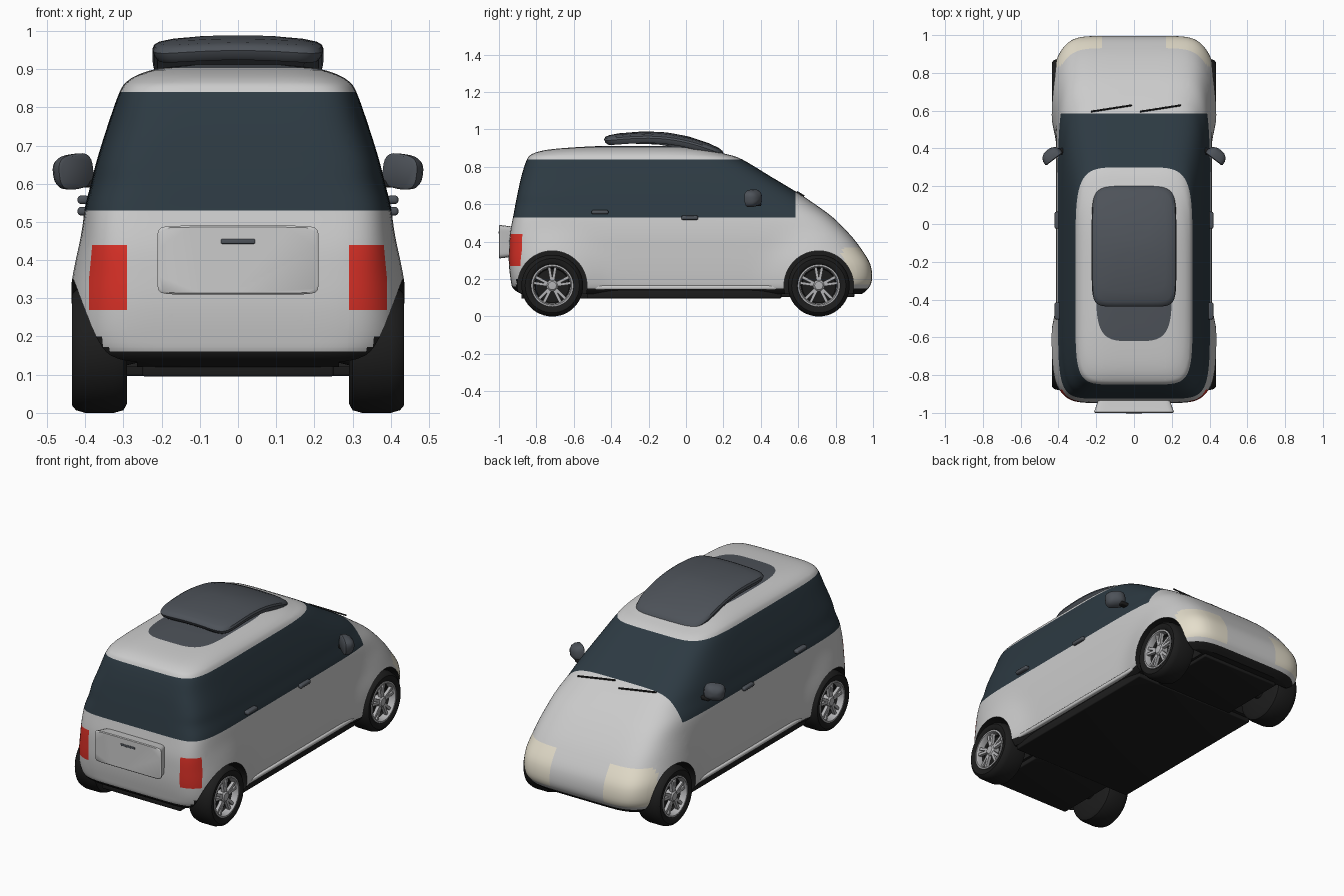
import bpy, bmesh, math
from mathutils import Vector, Matrix

if "Cube" in bpy.data.objects:
    bpy.data.objects.remove(bpy.data.objects["Cube"])


def mat(name, *rgb):
    m = bpy.data.materials.new(name)
    m.diffuse_color = (*rgb, 1)
    m.use_nodes = True
    m.node_tree.nodes["Principled BSDF"].inputs["Base Color"].default_value = m.diffuse_color
    return m


WHITE = mat("white_paint", .80, .80, .80)
GLASS = mat("dark_glass", .026, .042, .055)
BLACK = mat("black", .012, .012, .012)
RED = mat("red_light", .70, .03, .02)
CREAM = mat("cream_light", .78, .73, .60)
SLATE = mat("slate", .075, .085, .10)
ALLOY = mat("alloy", .45, .45, .46)


def finish(name, bm, mats, angle=35):
    bmesh.ops.recalc_face_normals(bm, faces=bm.faces)
    me = bpy.data.meshes.new(name)
    bm.to_mesh(me)
    bm.free()
    for m in mats:
        me.materials.append(m)
    ob = bpy.data.objects.new(name, me)
    bpy.context.collection.objects.link(ob)
    smooth(ob, angle)
    return ob


def smooth(ob, angle=35):
    bpy.ops.object.select_all(action='DESELECT')
    ob.select_set(True)
    bpy.context.view_layer.objects.active = ob
    bpy.ops.object.shade_smooth_by_angle(angle=math.radians(angle))


def outline(yr, yf, w, nr, nf, count):
    # rounded-rectangle plan outline with separate rear and front roundness
    pts, q = [], count // 4
    for side in range(4):
        for i in range(q):
            t = -1 + 2 * i / q
            u, v = [(1, t), (-t, 1), (-1, -t), (t, -1)][side]
            n = nf if v > 0 else nr
            k = (abs(u) ** n + abs(v) ** n) ** (-1 / n)
            pts.append((u * k * w, (yr + yf) / 2 + v * k * (yf - yr) / 2))
    return pts


def loft(bm, rings, caps=True):
    vs = [[bm.verts.new(p) for p in r] for r in rings]
    n = len(vs[0])
    for a, b in zip(vs, vs[1:]):
        for i in range(n):
            bm.faces.new((a[i], a[(i + 1) % n], b[(i + 1) % n], b[i]))
    if caps:
        bm.faces.new(vs[0][::-1])
        bm.faces.new(vs[-1])


def add_box(bm, c, size, rot=None, bevel=0):
    m = Matrix.Translation(c) @ (rot or Matrix()) @ Matrix.Diagonal((*size, 1))
    vs = bmesh.ops.create_cube(bm, size=1, matrix=m)['verts']
    if bevel:
        es = list({e for v in vs for e in v.link_edges})
        bmesh.ops.bevel(bm, geom=es, offset=bevel, segments=3, profile=.5, affect='EDGES')


def box(name, c, size, m, bevel=.006, rot=None):
    bm = bmesh.new()
    add_box(bm, c, size, rot, bevel)
    return finish(name, bm, [m])


def lathe(bm, prof, s, cy, cz, seg=48):
    # revolve (radius, x) points about a wheel axle
    loft(bm, [[(s * x, cy + r * math.cos(a), cz + r * math.sin(a))
               for a in (2 * math.pi * i / seg for i in range(seg))] for r, x in prof])


WHEELS = [(s, y) for s in (-1, 1) for y in (-.715, .71)]
WZ = .165

# Body shell: height, rear y, front y, half width, rear and front roundness
ROWS = [(.12, -.88, .94, .37, 8, 7), (.15, -.925, .975, .395, 8, 7), (.20, -.938, .995, .403, 9, 8),
        (.28, -.947, .985, .408, 9, 8), (.36, -.947, .938, .41, 9, 7), (.44, -.942, .875, .41, 9, 6.5),
        (.53, -.925, .785, .402, 9, 6), (.60, -.912, .69, .385, 8, 5.5), (.66, -.90, .60, .37, 8, 5.5),
        (.75, -.88, .45, .342, 7, 5.5), (.84, -.85, .30, .31, 7, 5.5), (.87, -.82, .21, .288, 6, 5),
        (.89, -.75, .12, .25, 5, 5), (.903, -.62, .0, .20, 4, 5), (.912, -.45, -.1, .12, 4, 4)]


def spline_rows(rows, sub):
    out = []
    for i in range(len(rows) - 1):
        p = [rows[max(0, min(len(rows) - 1, i + k))] for k in (-1, 0, 1, 2)]
        for j in range(sub):
            t = j / sub
            out.append([.5 * (2 * b + (c - a) * t + (2 * a - 5 * b + 4 * c - d) * t * t
                              + (3 * b - a - 3 * c + d) * t ** 3) for a, b, c, d in zip(*p)])
    return out + [list(rows[-1])]


rings = []
for z, yr, yf, w, nr, nf in spline_rows(ROWS, 4):
    ring = []
    for x, y in outline(yr, yf, w, nr, nf, 192):
        d = min(math.hypot(y - cy, z - WZ) for cy in (-.715, .71))
        flare = .038 * math.exp(-(d / .25) ** 4) * (abs(x) / w) ** 4
        ring.append((x + math.copysign(flare, x), y, z))
    rings.append(ring)
bm = bmesh.new()
loft(bm, rings)

# Cut colour borders into the shell, then paint its regions
for axis, v in ((1, .585), (0, -.17), (0, .17), (0, -.29), (0, .29), (0, -.39), (0, .39), (2, .17), (2, .27), (2, .37)):
    no = Vector((0, 0, 0))
    no[axis] = 1
    bmesh.ops.bisect_plane(bm, geom=bm.verts[:] + bm.edges[:] + bm.faces[:], dist=1e-5,
                           plane_co=no * v, plane_no=no)
for f in bm.faces:
    c = f.calc_center_median()
    ax = abs(c.x)
    if c.z < .15 or (c.y < -.86 and c.z < .16 + max(0, ax - .33)):
        f.material_index = 2
    elif .53 < c.z < .84 and c.y < .585:
        f.material_index = 1
    elif c.y < -.88 and .29 < ax < .39 and .27 < c.z < .44:
        f.material_index = 3
    elif c.y > .84 and ax > .17 and .17 < c.z < .37:
        f.material_index = 4
    elif c.z > .903:
        f.material_index = 5
BODY_MATS = [WHITE, GLASS, BLACK, RED, CREAM, SLATE]
body = finish("car_body", bm, BODY_MATS)

# Wheel wells
bm = bmesh.new()
for s, y in WHEELS:
    lathe(bm, [(.186, .265), (.186, .6)], s, y, WZ, 64)
for f in bm.faces:
    f.material_index = 2
cutter = finish("wheel_well_cutter", bm, BODY_MATS)
cutter.hide_render = True
mod = body.modifiers.new("wells", 'BOOLEAN')
mod.operation, mod.object, mod.solver = 'DIFFERENCE', cutter, 'EXACT'
bpy.context.view_layer.objects.active = body
bpy.ops.object.modifier_apply(modifier=mod.name)
bpy.data.objects.remove(cutter)
smooth(body)

# Wheels: tyre, rim and paired spokes
for s, y in WHEELS:
    tag = ("left_" if s < 0 else "right_") + ("rear" if y < 0 else "front")
    bm = bmesh.new()
    lathe(bm, [(.09, .385), (.112, .425), (.125, .434), (.145, .435), (.158, .424), (.165, .40), (.165, .325),
               (.158, .30), (.14, .29), (.04, .29), (.03, .25)], s, y, WZ)
    finish(tag + "_tyre", bm, [BLACK])
    bm = bmesh.new()
    lathe(bm, [(.113, .424), (.113, .431), (.104, .432), (.098, .42), (.096, .386)], s, y, WZ)
    bmesh.ops.delete(bm, geom=[f for f in bm.faces if len(f.verts) > 4], context='FACES_ONLY')
    lathe(bm, [(.032, .38), (.032, .418), (.022, .427), (.006, .428)], s, y, WZ, 24)
    for k in range(5):
        for off in (-.17, .17):
            rot = Matrix.Rotation(math.pi / 2 + k * math.tau / 5 + off, 4, 'X')
            c = Vector((s * .412, y, WZ)) + rot @ Vector((0, .064, 0))
            add_box(bm, c, (.018, .082, .015), rot)
    finish(tag + "_rim", bm, [ALLOY])

# Underbody and sills
box("underbody", (0, -.01, .122), (.78, 1.04, .05), BLACK)
box("rear_floor", (0, -.70, .118), (.50, .36, .045), BLACK)
box("front_floor", (0, .70, .118), (.50, .40, .03), BLACK)
for s in (-1, 1):
    box("sill", (s * .395, -.01, .155), (.036, 1.0, .022), WHITE, .008)

# Tailgate panel with handle
bm = bmesh.new()
loft(bm, [[(x * w, y, .40 + zz * h) for x, zz in outline(-1, 1, 1, 14, 14, 64)]
          for y, w, h in ((-.92, .185, .08), (-.985, .208, .088), (-.996, .211, .09), (-1.0, .205, .086))])
finish("tailgate_panel", bm, [WHITE])
box("tailgate_handle", (0, -.998, .449), (.09, .008, .013), SLATE, .003)

# Roof pod, curved along its length
bm = bmesh.new()
rings = []
for k, h in ((.80, 0), (.94, .02), (.98, .25), (1, .55), (.98, .75), (.92, .88), (.75, .96), (.4, 1), (.1, 1)):
    ring = []
    for x, y in outline(-.32 * k - .118, .32 * k - .118, .224 * k, 8, 6, 96):
        top = .989 - (y + .2) ** 2 * (.58 if y > -.2 else .3) - .25 * x * x
        ring.append((x, y, top - .052 * (1 - h)))
    rings.append(ring)
loft(bm, rings)
finish("roof_pod", bm, [SLATE])

# Mirrors and door handles on both sides
for s in (-1, 1):
    bm = bmesh.new()
    m = (Matrix.Translation((s * .438, .365, .632)) @ Matrix.Rotation(-s * .65, 4, 'Z')
         @ Matrix.Rotation(s * .15, 4, 'Y'))
    loft(bm, [[m @ Vector((x * k, y, zz * k)) for x, zz in
               [(a * .056, b * .046) for a, b in outline(-1, 1, 1, 3, 3, 32)]]
              for y, k in ((-.028, .88), (-.024, 1), (0, .97), (.018, .8), (.03, .5), (.034, .15))])
    finish("mirror", bm, [SLATE])
    box("mirror_arm", (s * .39, .385, .60), (.07, .035, .02), BLACK)
    for y, z in ((-.46, .558), (.02, .528)):
        box("door_handle", (s * .405, y, z), (.03, .09, .022), SLATE, .008)

# Windscreen wipers lying along the cowl
for x, a in ((-.12, .18), (.14, .18)):
    rot = Matrix.Rotation(-.55, 4, 'X') @ Matrix.Rotation(a, 4, 'Z')
    box("wiper", (x, .612, .656), (.22, .008, .008), BLACK, .002, rot)
